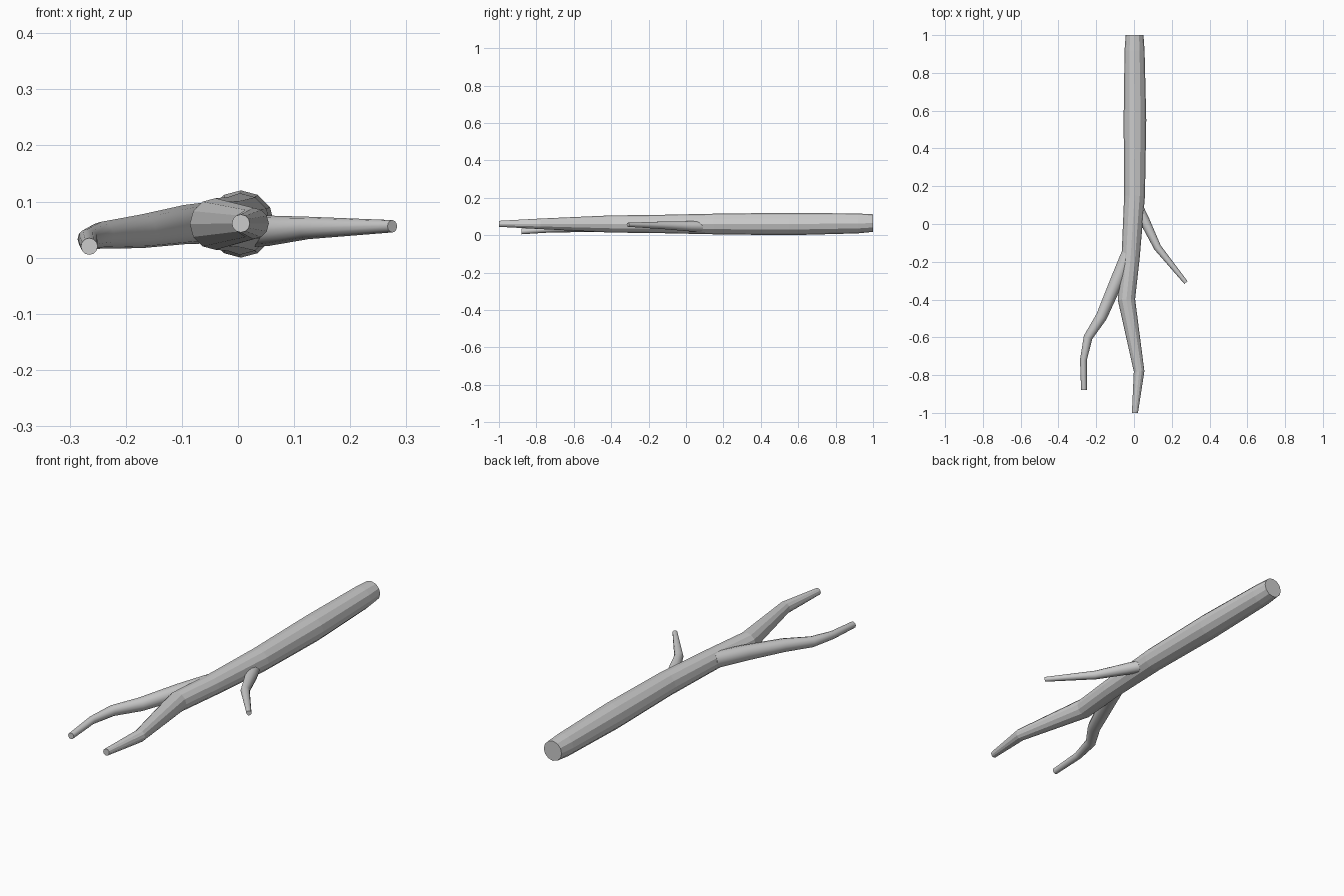
import bpy, bmesh, math
from mathutils import Vector

if "Cube" in bpy.data.objects:
    bpy.data.objects.remove(bpy.data.objects["Cube"])

UP = Vector((0, 0, 1))


def limb(name, stations, sides, start_dir=None, end_dir=None, smooth=False):
    """Tapered tube through (x, y, z, radius) stations with flat end caps."""
    pts = [Vector(s[:3]) for s in stations]
    last = len(pts) - 1
    bm = bmesh.new()
    rings = []
    for i, (p, s) in enumerate(zip(pts, stations)):
        before = (p - pts[i - 1]).normalized() if i > 0 else Vector()
        after = (pts[i + 1] - p).normalized() if i < last else Vector()
        t = (before + after).normalized()
        if i == 0 and start_dir:
            t = Vector(start_dir)
        if i == last and end_dir:
            t = Vector(end_dir)
        side = t.cross(UP).normalized()
        up = side.cross(t)
        ring = []
        for k in range(sides):
            a = 2 * math.pi * k / sides
            ring.append(bm.verts.new(p + s[3] * (math.cos(a) * side + math.sin(a) * up)))
        rings.append(ring)
    for a, b in zip(rings, rings[1:]):
        for k in range(sides):
            n = (k + 1) % sides
            bm.faces.new((a[k], a[n], b[n], b[k]))
    bm.faces.new(rings[0])
    bm.faces.new(rings[-1])
    bmesh.ops.recalc_face_normals(bm, faces=bm.faces)
    me = bpy.data.meshes.new(name)
    bm.to_mesh(me)
    bm.free()
    ob = bpy.data.objects.new(name, me)
    bpy.context.collection.objects.link(ob)
    if smooth:
        bpy.ops.object.select_all(action='DESELECT')
        ob.select_set(True)
        bpy.context.view_layer.objects.active = ob
        bpy.ops.object.shade_smooth_by_angle(angle=math.radians(40))
    return ob


# Main stem, thick end at the back
limb("main_stem", [
    (0.003, 1.00, 0.065, 0.047),
    (0.003, 0.92, 0.063, 0.053),
    (0.005, 0.55, 0.060, 0.060),
    (0.003, 0.15, 0.060, 0.055),
    (-0.018, -0.18, 0.060, 0.048),
    (-0.040, -0.40, 0.060, 0.046),
    (0.027, -0.78, 0.061, 0.028),
    (0.005, -1.00, 0.061, 0.016),
], 12, (0, -1, 0), (0, -1, 0))

# Long branch on the left
limb("left_branch", [
    (-0.030, -0.16, 0.064, 0.038),
    (-0.095, -0.31, 0.059, 0.035),
    (-0.172, -0.49, 0.047, 0.030),
    (-0.243, -0.60, 0.040, 0.024),
    (-0.268, -0.72, 0.033, 0.018),
    (-0.265, -0.88, 0.020, 0.015),
], 12, None, (0, -1, 0), True)

# Short twig on the right
limb("right_twig", [
    (0.025, 0.08, 0.047, 0.028),
    (0.055, 0.02, 0.048, 0.027),
    (0.125, -0.125, 0.053, 0.020),
    (0.275, -0.31, 0.056, 0.011),
], 12, smooth=True)
